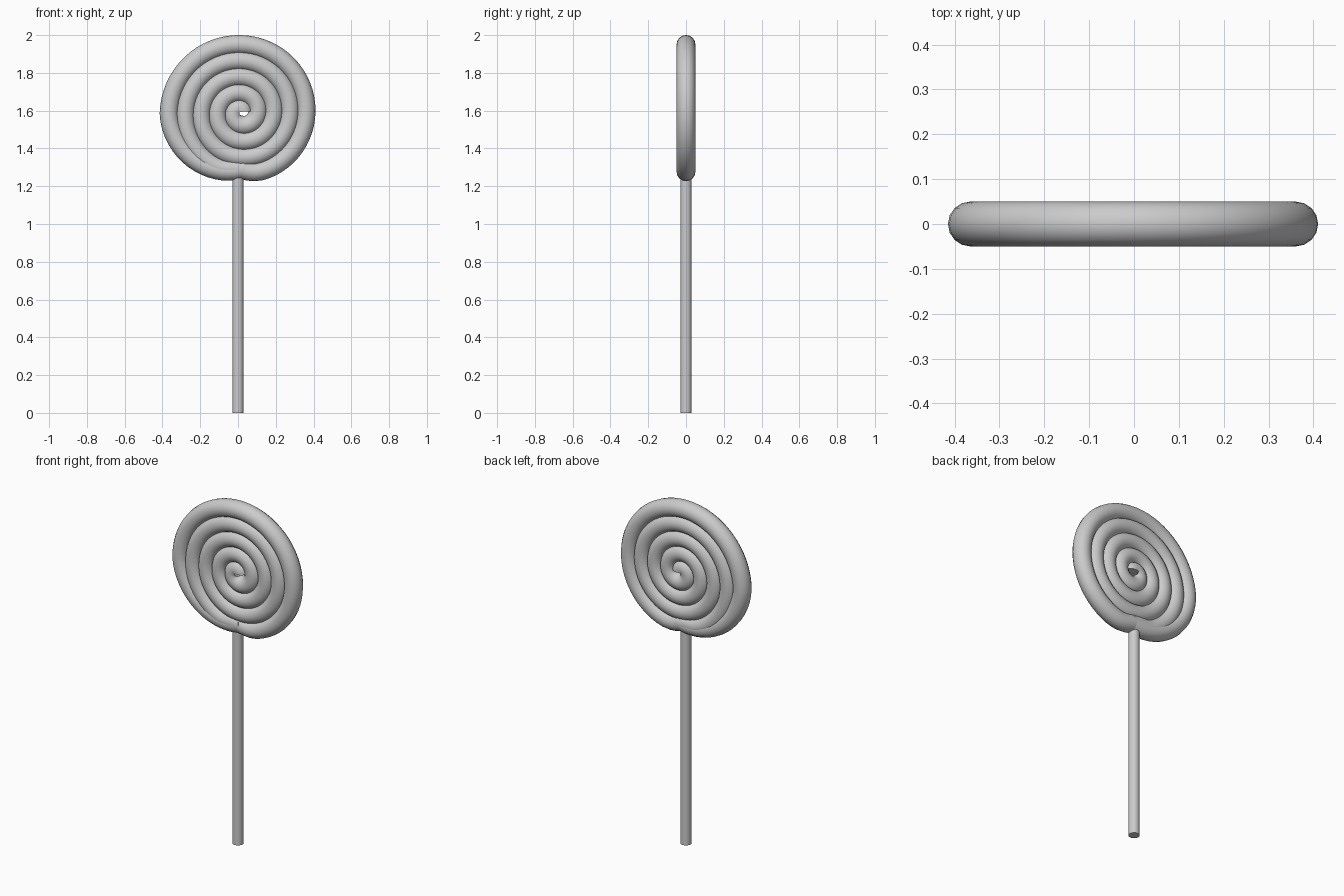
import bpy
import math

if "Cube" in bpy.data.objects:
    bpy.data.objects.remove(bpy.data.objects["Cube"])

TUBE = 0.05             # candy rope radius
PITCH = 0.0853          # spiral growth per turn
CX, CZ = 0.019, 1.5875  # spiral centre
START, END = 0.12, 4.76 # turns


def spiral_point(t):
    r = PITCH * t
    # dent in the second-outermost loop above the stick
    r -= 0.022 * math.exp(-((t - 3.74) / 0.035) ** 2)
    # outer tail tucks in toward the stick
    if t > 4.5:
        r -= 0.105 * ((t - 4.5) / 0.25) ** 1.3
    a = 2 * math.pi * t
    return (CX + r * math.cos(a), 0, CZ + r * math.sin(a), 1)


# Candy: round rope swept along the spiral
curve = bpy.data.curves.new("candy_spiral", 'CURVE')
curve.dimensions = '3D'
curve.bevel_depth = TUBE
curve.bevel_resolution = 6
curve.use_fill_caps = True
n = 260
spline = curve.splines.new('POLY')
spline.points.add(n)
for i, p in enumerate(spline.points):
    # denser spacing near the centre
    u = (i / n) ** 0.85
    p.co = spiral_point(START + (END - START) * u)
candy = bpy.data.objects.new("candy_spiral", curve)
bpy.context.collection.objects.link(candy)
bpy.context.view_layer.objects.active = candy
candy.select_set(True)
bpy.ops.object.convert(target='MESH')
bpy.ops.object.shade_smooth_by_angle(angle=math.radians(50))

# Stick
H = 1.245
bpy.ops.mesh.primitive_cylinder_add(vertices=16, radius=0.03, depth=H,
                                    location=(0, 0, H / 2))
stick = bpy.context.object
stick.name = "stick"
bpy.ops.object.shade_smooth_by_angle(angle=math.radians(40))
